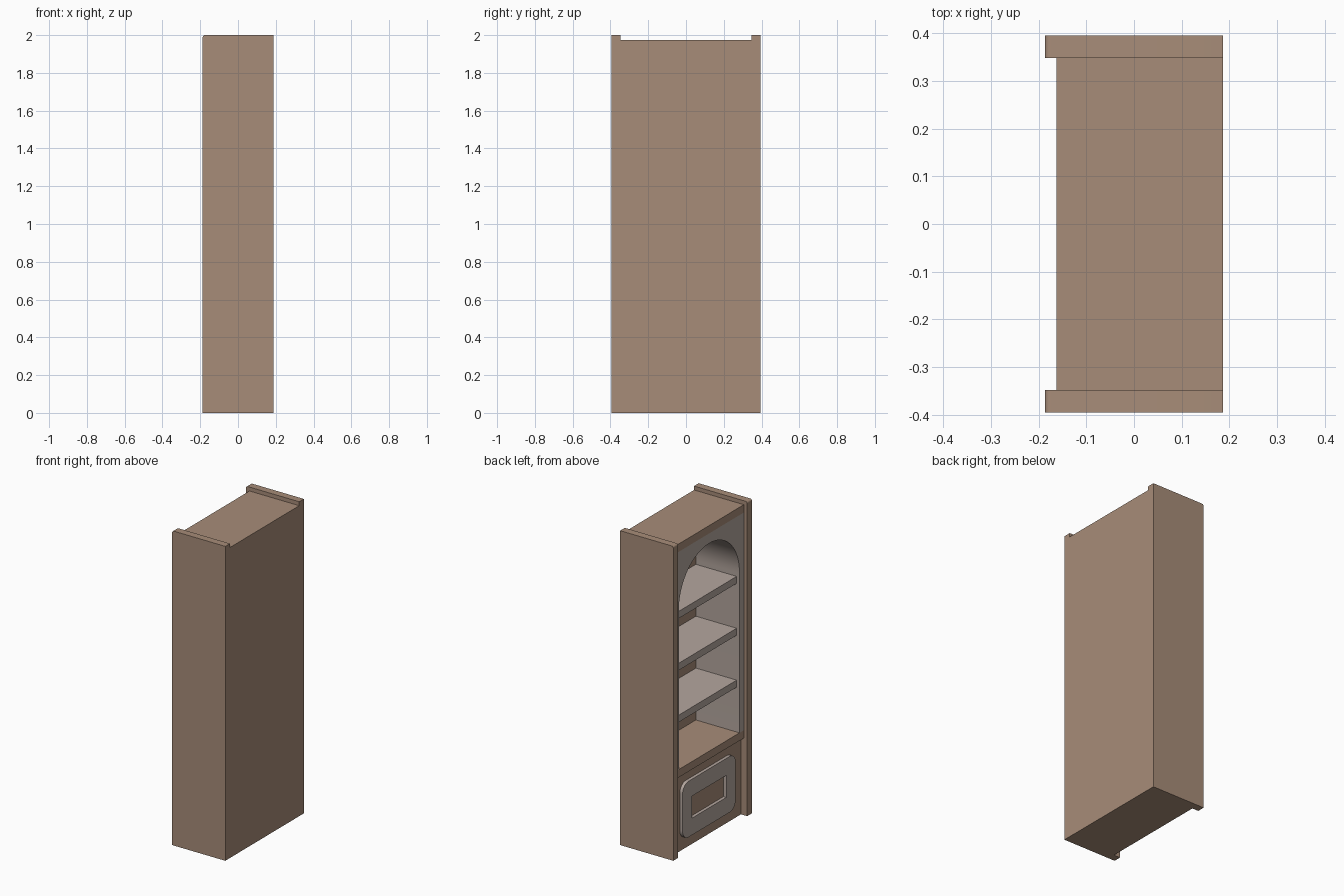
import bpy
import bmesh
from math import cos, sin, pi, radians
from mathutils import Vector

old = bpy.data.objects.get("Cube")
if old:
    bpy.data.objects.remove(old, do_unlink=True)


def make_material(name, colour):
    mat = bpy.data.materials.new(name)
    mat.use_nodes = True
    mat.diffuse_color = (*colour, 1)
    mat.node_tree.nodes["Principled BSDF"].inputs["Base Color"].default_value = (*colour, 1)
    return mat


WOOD = make_material("warm brown wood", (0.39, 0.265, 0.19))
GREY = make_material("taupe grey", (0.46, 0.385, 0.345))


def finish(name, bm, mat):
    bmesh.ops.recalc_face_normals(bm, faces=bm.faces)
    mesh = bpy.data.meshes.new(name)
    bm.to_mesh(mesh)
    bm.free()
    mesh.materials.append(mat)
    obj = bpy.data.objects.new(name, mesh)
    bpy.context.collection.objects.link(obj)
    bpy.ops.object.select_all(action="DESELECT")
    obj.select_set(True)
    bpy.context.view_layer.objects.active = obj
    bpy.ops.object.shade_smooth_by_angle(angle=radians(30))
    return obj


def prism(name, loops, place, depth, mat):
    """Fill closed 2D loops (outline and holes), then extrude along depth."""
    bm = bmesh.new()
    edges = []
    for loop in loops:
        verts = [bm.verts.new(place(*p)) for p in loop]
        edges += [bm.edges.new((v, verts[i - 1])) for i, v in enumerate(verts)]
    bmesh.ops.triangle_fill(bm, edges=edges, use_beauty=True)
    res = bmesh.ops.extrude_face_region(bm, geom=bm.faces[:])
    moved = [g for g in res["geom"] if isinstance(g, bmesh.types.BMVert)]
    bmesh.ops.translate(bm, verts=moved, vec=Vector(depth))
    return finish(name, bm, mat)


def box(name, x, y, z, mat):
    bm = bmesh.new()
    bmesh.ops.create_cube(bm, size=1)
    for v in bm.verts:
        v.co = [lo + (c + 0.5) * (hi - lo) for c, (lo, hi) in zip(v.co, (x, y, z))]
    return finish(name, bm, mat)


def arc(cx, cy, r, start, end, steps):
    angles = [start + (end - start) * i / steps for i in range(steps + 1)]
    return [(cx + r * cos(a), cy + r * sin(a)) for a in angles]


BACK, FACE, EDGE = 0.187, -0.163, -0.187   # depth planes along x
RECESS, WALL = -0.143, 0.144
HALF, INNER, NICHE = 0.395, 0.348, 0.305   # half widths along y
COUNTER, CEILING, TOP = 0.54, 1.925, 1.975
span = (-INNER, INNER)

# Side panels with a rounded top edge on the open side
r = 0.012
side = [(BACK, 0), (BACK, 2)] + arc(EDGE + r, 2 - r, r, pi / 2, pi, 6) + [(EDGE, 0)]
for name, y in (("left_side_panel", -HALF), ("right_side_panel", INNER)):
    prism(name, [side], lambda a, b: (a, y, b), (0, HALF - INNER, 0), WOOD)

# Carcass boards
box("back_panel", (WALL, BACK), span, (0, TOP), WOOD)
box("top_board", (FACE, WALL), span, (CEILING, TOP), WOOD)
box("counter_board", (FACE, WALL), span, (0.49, COUNTER), WOOD)
box("base_cabinet", (RECESS, WALL), span, (0, 0.49), WOOD)

# Arched niche lining
spring = 1.557
arch = ([(-INNER, COUNTER), (-INNER, CEILING), (INNER, CEILING), (INNER, COUNTER), (NICHE, COUNTER)]
        + arc(0, spring, NICHE, 0, pi, 32) + [(-NICHE, COUNTER)])
prism("arched_niche", [arch], lambda a, b: (FACE, a, b), (WALL - FACE, 0, 0), GREY)

# Shelves
for i in range(3):
    z = COUNTER + 0.33 * (i + 1)
    box(f"shelf_{i + 1}", (RECESS, WALL), (-NICHE, NICHE), (z - 0.045, z), GREY)

# Rounded frame on the base cabinet
mid, w, h, rad = 0.25, 0.267, 0.178, 0.06
outer = []
for i, (sy, sz) in enumerate(((1, 1), (-1, 1), (-1, -1), (1, -1))):
    outer += arc(sy * (w - rad), mid + sz * (h - rad), rad, i * pi / 2, (i + 1) * pi / 2, 8)
hole = [(sy * 0.172, mid + sz * 0.07) for sy, sz in ((1, 1), (-1, 1), (-1, -1), (1, -1))]
prism("cabinet_frame", [outer, hole], lambda a, b: (FACE, a, b), (RECESS - FACE, 0, 0), GREY)
